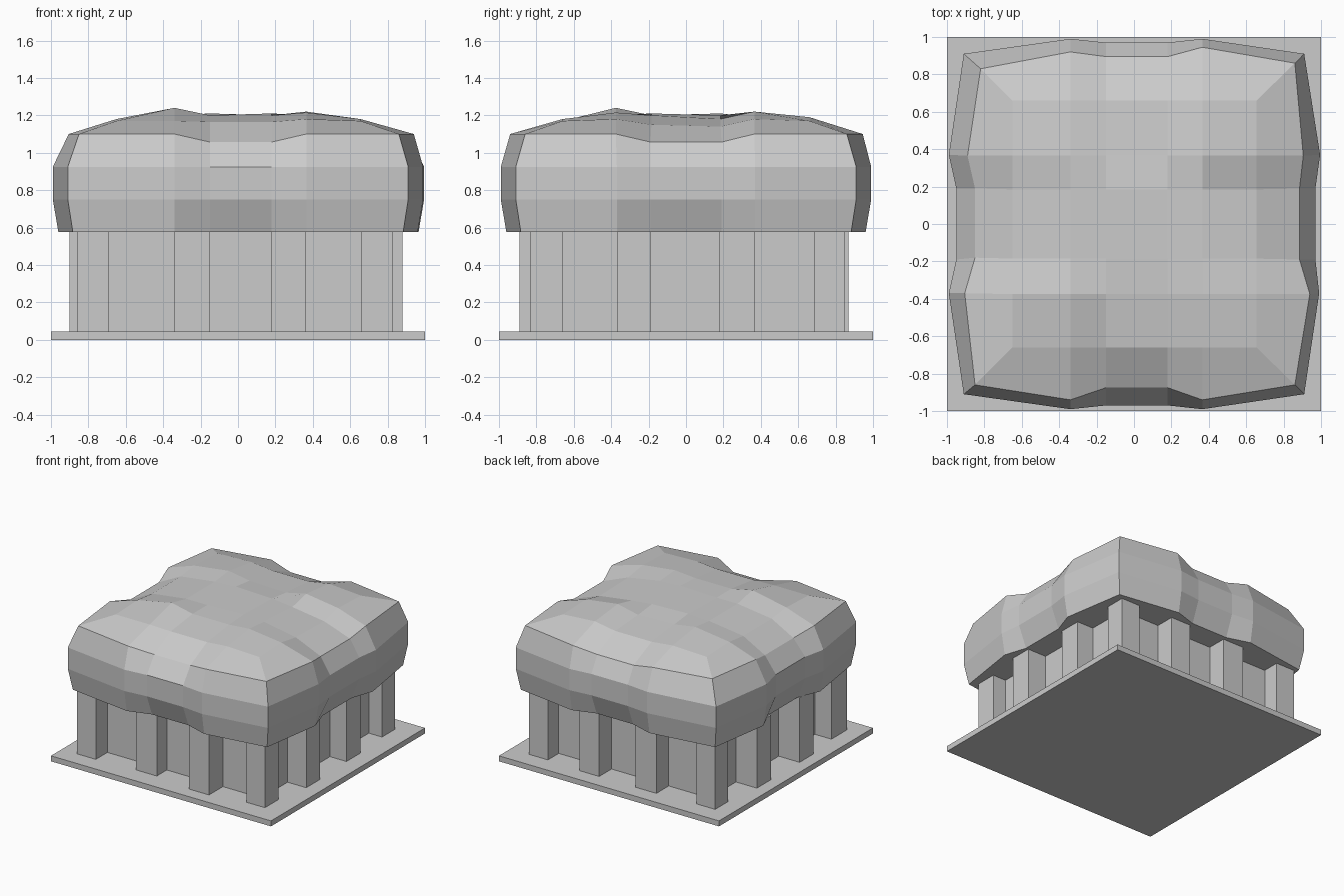
import bpy, bmesh


def add_object(name, bm):
    bmesh.ops.recalc_face_normals(bm, faces=bm.faces[:])
    mesh = bpy.data.meshes.new(name)
    bm.to_mesh(mesh)
    bm.free()
    obj = bpy.data.objects.new(name, mesh)
    bpy.context.collection.objects.link(obj)
    return obj


def prism(name, points, z0, z1):
    bm = bmesh.new()
    low = [bm.verts.new((x, y, z0)) for x, y in points]
    high = [bm.verts.new((x, y, z1)) for x, y in points]
    n = len(points)
    for i in range(n):
        j = (i + 1) % n
        bm.faces.new((low[i], low[j], high[j], high[i]))
    bm.faces.new(low[::-1])
    bm.faces.new(high)
    return add_object(name, bm)


# Base plate
prism("base_plate", [(-1, -1), (1, -1), (1, 1), (-1, 1)], 0, 0.045)

# Trunk block: notched outline, corner posts and two ribs on each side
W = 0.71
trunk = [
    # front
    (-0.86, -0.86), (-0.69, -0.86), (-0.69, -W), (-0.34, -W), (-0.34, -0.84),
    (-0.15, -0.84), (-0.15, -W), (0.18, -W), (0.18, -0.89), (0.36, -0.89),
    (0.36, -W), (0.66, -W), (0.66, -0.835),
    # right
    (0.83, -0.835), (0.83, -0.66), (W, -0.66), (W, -0.37), (0.88, -0.37),
    (0.88, -0.19), (W, -0.19), (W, 0.18), (0.86, 0.18), (0.86, 0.365),
    (W, 0.365), (W, 0.685), (0.83, 0.685),
    # back
    (0.83, 0.85), (0.66, 0.85), (0.66, W), (0.36, W), (0.36, 0.87),
    (0.18, 0.87), (0.18, W), (-0.15, W), (-0.15, 0.87), (-0.34, 0.87),
    (-0.34, W), (-0.69, W), (-0.69, 0.85),
    # left
    (-0.86, 0.85), (-0.86, 0.685), (-W, 0.685), (-W, 0.365), (-0.9, 0.365),
    (-0.9, 0.18), (-W, 0.18), (-W, -0.19), (-0.9, -0.19), (-0.9, -0.37),
    (-W, -0.37), (-W, -0.66), (-0.86, -0.66),
]
prism("trunk_block", trunk, 0.045, 0.575)

# Canopy: rings of 20 points, five per side, counter-clockwise from front left
wide = [
    (-0.91, -0.91), (-0.34, -0.99), (-0.15, -0.97), (0.18, -0.97), (0.365, -0.99),
    (0.91, -0.91), (0.99, -0.37), (0.97, -0.19), (0.97, 0.19), (0.995, 0.37),
    (0.91, 0.91), (0.365, 0.99), (0.18, 0.97), (-0.15, 0.97), (-0.34, 0.99),
    (-0.91, 0.91), (-0.99, 0.37), (-0.95, 0.19), (-0.95, -0.19), (-0.99, -0.37),
]
rim = [
    (-0.85, -0.86), (-0.34, -0.94), (-0.15, -0.875), (0.18, -0.875), (0.365, -0.94),
    (0.86, -0.86), (0.94, -0.375), (0.885, -0.19), (0.885, 0.19), (0.905, 0.365),
    (0.86, 0.86), (0.365, 0.945), (0.18, 0.895), (-0.15, 0.895), (-0.34, 0.92),
    (-0.82, 0.83), (-0.89, 0.365), (-0.85, 0.19), (-0.85, -0.18), (-0.905, -0.37),
]
xs = [-0.65, -0.34, -0.15, 0.18, 0.365, 0.655]
ys = [-0.66, -0.375, -0.185, 0.185, 0.365, 0.66]
heights = [
    [1.17, 1.17, 1.165, 1.165, 1.18, 1.17],
    [1.18, 1.24, 1.20, 1.20, 1.215, 1.18],
    [1.16, 1.20, 1.20, 1.21, 1.20, 1.15],
    [1.16, 1.20, 1.21, 1.20, 1.18, 1.14],
    [1.18, 1.22, 1.19, 1.18, 1.22, 1.18],
    [1.17, 1.18, 1.16, 1.16, 1.19, 1.17],
]

bm = bmesh.new()


def notch(i):
    return i % 5 in (2, 3)


def underside(i, p):
    # bottom ring shrinks sideways only, more inside the notches
    s = 0.93 if notch(i) else 0.97
    return tuple(c * s if abs(c) > 0.5 else c for c in p)


rings = [
    [bm.verts.new((*underside(i, p), 0.575)) for i, p in enumerate(wide)],
    [bm.verts.new((*p, 0.75)) for p in wide],
    [bm.verts.new((*p, 0.925)) for p in wide],
    [bm.verts.new((*p, 1.057 if notch(i) else 1.10)) for i, p in enumerate(rim)],
]

# Rolling canopy top: 6 x 6 grid joined to the rim
grid = [[bm.verts.new((x, y, heights[r][c])) for c, x in enumerate(xs)]
        for r, y in enumerate(ys)]
rings.append(grid[0][:5] + [grid[r][5] for r in range(5)]
             + grid[5][:0:-1] + [grid[r][0] for r in range(5, 0, -1)])
for r in range(5):
    for c in range(5):
        bm.faces.new((grid[r][c], grid[r][c + 1], grid[r + 1][c + 1], grid[r + 1][c]))
for a, b in zip(rings, rings[1:]):
    for i in range(20):
        j = (i + 1) % 20
        bm.faces.new((a[i], a[j], b[j], b[i]))
bm.faces.new(rings[0][::-1])
add_object("canopy", bm)
